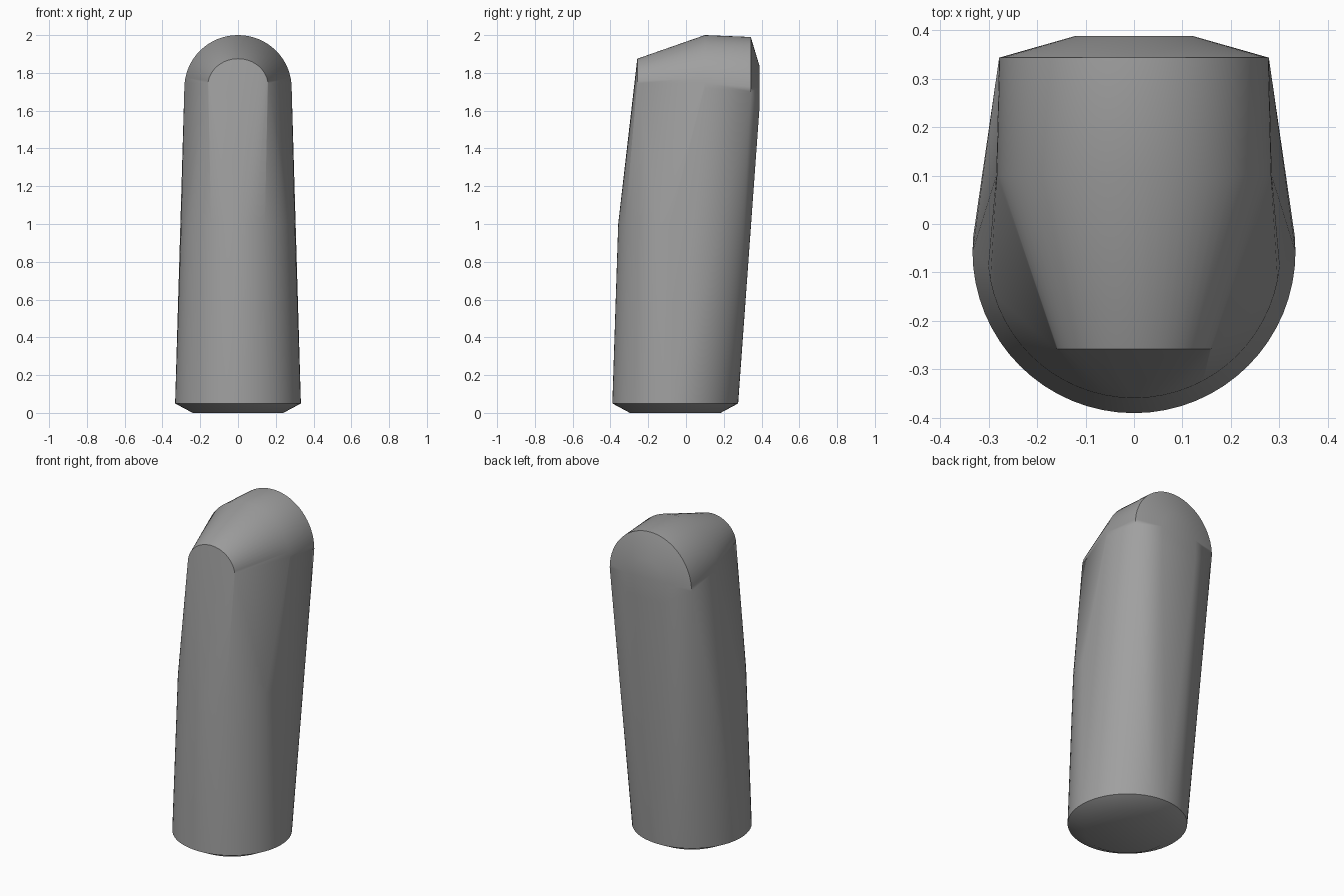
import bpy, bmesh, math

cube = bpy.data.objects.get("Cube")
if cube:
    bpy.data.objects.remove(cube, do_unlink=True)

GREY = (0.35, 0.35, 0.35, 1)
mat = bpy.data.materials.new("plain_grey")
mat.use_nodes = True
mat.diffuse_color = GREY
mat.node_tree.nodes["Principled BSDF"].inputs["Base Color"].default_value = GREY


def ring(radius, y, z, count=64):
    """Horizontal circle."""
    steps = [2 * math.pi * i / count for i in range(count)]
    return [(radius * math.cos(a), y + radius * math.sin(a), z) for a in steps]


def arch(radius, y, z, height, count=32):
    """Upright half circle facing front or back."""
    steps = [math.pi * i / count for i in range(count + 1)]
    return [(radius * math.cos(a), y, z + height * math.sin(a)) for a in steps]


sections = [
    ring(0.24, -0.057, 0),             # chamfered foot
    ring(0.333, -0.057, 0.05),         # base rim
    ring(0.302, -0.057, 1.0),          # waist, where the front starts to lean
    arch(0.16, -0.258, 1.73, 0.145),   # small front arch
    arch(0.284, 0.10, 1.72, 0.28),     # shoulder
    arch(0.278, 0.343, 1.70, 0.29),    # large back arch
    arch(0.12, 0.388, 1.72, 0.12),     # bulge of the back cap
    [(-0.12, 0.388, 1.6), (0.12, 0.388, 1.6)],
]

# Body skinned tightly over the sections
bm = bmesh.new()
for section in sections:
    for point in section:
        bm.verts.new(point)
hull = bmesh.ops.convex_hull(bm, input=bm.verts[:])
unused = {v for v in hull["geom_interior"] + hull["geom_unused"]
          if isinstance(v, bmesh.types.BMVert)}
bmesh.ops.delete(bm, geom=list(unused), context="VERTS")
bmesh.ops.dissolve_limit(bm, angle_limit=math.radians(0.3),
                         verts=bm.verts[:], edges=bm.edges[:])
bmesh.ops.recalc_face_normals(bm, faces=bm.faces[:])
mesh = bpy.data.meshes.new("rounded_body")
bm.to_mesh(mesh)
bm.free()
mesh.materials.append(mat)

body = bpy.data.objects.new("rounded_body", mesh)
bpy.context.collection.objects.link(body)
bpy.ops.object.select_all(action="DESELECT")
body.select_set(True)
bpy.context.view_layer.objects.active = body
bpy.ops.object.shade_smooth_by_angle(angle=math.radians(35))
